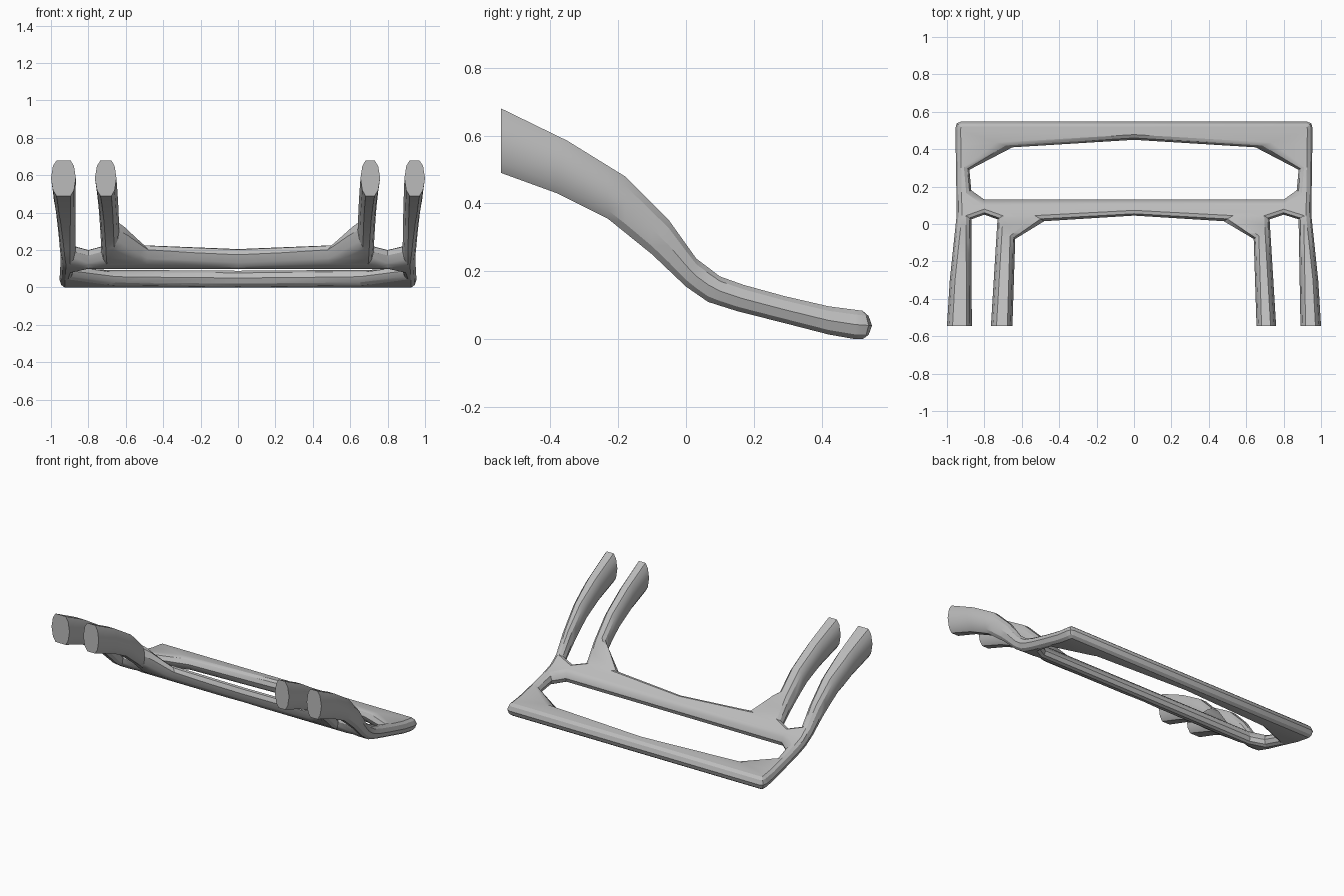
import bpy, bmesh
from mathutils import Vector

if "Cube" in bpy.data.objects:
    bpy.data.objects.remove(bpy.data.objects["Cube"])

# Side profile (y, z) of the upper and lower surfaces
TOP = [(-0.545, 0.68), (-0.35, 0.585), (-0.18, 0.48), (-0.05, 0.35), (0.03, 0.238),
       (0.10, 0.185), (0.17, 0.16), (0.29, 0.127), (0.42, 0.097), (0.55, 0.08)]
BOTTOM = [(-0.545, 0.49), (-0.38, 0.43), (-0.23, 0.355), (-0.10, 0.25), (0.0, 0.155),
          (0.065, 0.11), (0.15, 0.083), (0.30, 0.045), (0.42, 0.014), (0.50, 0.0), (0.55, 0.0)]
FRONT = -0.545

# Plan outline, counter-clockwise: rear bar, left arms, crossbar, right arms
OUTER = [(0.925, 0.548), (-0.925, 0.548), (-0.948, 0.538), (-0.955, 0.51),
         (-0.948, 0.05), (-0.985, -0.30), (-1.0, FRONT),
         (-0.867, FRONT), (-0.87, 0.025), (-0.80, 0.05), (-0.73, 0.025), (-0.765, FRONT),
         (-0.65, FRONT), (-0.635, -0.08), (-0.48, 0.015), (0, 0.045),
         (0.48, 0.015), (0.64, -0.08), (0.655, FRONT),
         (0.76, FRONT), (0.725, 0.025), (0.80, 0.05), (0.88, 0.025), (0.89, FRONT),
         (1.0, FRONT), (0.985, -0.30), (0.948, 0.05), (0.955, 0.51), (0.948, 0.538)]
# Opening between crossbar and rear bar, clockwise
HOLE = [(-0.80, 0.13), (-0.87, 0.18), (-0.88, 0.29), (-0.65, 0.41), (0, 0.45),
        (0.65, 0.41), (0.88, 0.29), (0.87, 0.18), (0.80, 0.13)]
# Gusset corners: where the upper edge leaves the plain bevel
GUSSET = {(-0.65, 0.41): (-0.735, 0.435), (0.65, 0.41): (0.735, 0.435),
          (-0.48, 0.015): (-0.53, 0.045), (0.48, 0.015): (0.53, 0.045)}
# Rounded edge section: (height fraction, inset, gusset blend)
LEVELS = [(0.0, 0.028, 0), (0.16, 0.01, 0), (0.5, 0.0, 0), (0.84, 0.01, 0.4), (1.0, 0.028, 1)]


def height(profile, y):
    for (y0, z0), (y1, z1) in zip(profile, profile[1:]):
        if y <= y1:
            return z0 + (z1 - z0) * (y - y0) / (y1 - y0)
    return profile[-1][1]


def inset(loop, d, blend):
    """Move every corner of a loop into the solid (left side) by d."""
    out = []
    for i, p in enumerate(loop):
        a, b, c = Vector(loop[i - 1]), Vector(p), Vector(loop[(i + 1) % len(loop)])
        e, f = (b - a).normalized(), (c - b).normalized()
        n, m = Vector((-e.y, e.x)), Vector((-f.y, f.x))
        q = b + (n + m) * d / (1 + n.dot(m))
        if p in GUSSET and blend:
            q = b.lerp(Vector(GUSSET[p]), blend)
        if p[1] == FRONT:
            q.y = FRONT          # arm ends are cut flat
        out.append(q)
    return out


bm = bmesh.new()
caps = {0: [], len(LEVELS) - 1: []}
for loop in (OUTER, HOLE):
    n = len(loop)
    rings = [[bm.verts.new((q.x, q.y, h)) for q in inset(loop, d, g)] for h, d, g in LEVELS]
    for lo, hi in zip(rings, rings[1:]):
        for i in range(n):
            j = (i + 1) % n
            if loop[i][1] == FRONT and loop[j][1] == FRONT:
                continue         # arm end caps are filled below
            bm.faces.new((lo[i], lo[j], hi[j], hi[i]))
    for i in range(n):
        j = (i + 1) % n
        if loop[i][1] == FRONT and loop[j][1] == FRONT:
            bm.faces.new([r[i] for r in rings] + [r[j] for r in reversed(rings)])
    for k in caps:
        caps[k] += [bm.edges.get((rings[k][i], rings[k][(i + 1) % n])) for i in range(n)]
for edges in caps.values():
    bmesh.ops.triangle_fill(bm, use_beauty=True, edges=edges)

# Cut across at each profile point, then bend the slab to the side profile
for y in sorted({p[0] for p in TOP + BOTTOM if FRONT < p[0] < 0.54}):
    bmesh.ops.bisect_plane(bm, geom=bm.verts[:] + bm.edges[:] + bm.faces[:],
                           plane_co=(0, y, 0), plane_no=(0, 1, 0), dist=1e-5)
for v in bm.verts:
    lo, hi = height(BOTTOM, v.co.y), height(TOP, v.co.y)
    v.co.z = lo + (hi - lo) * v.co.z
bmesh.ops.recalc_face_normals(bm, faces=bm.faces[:])

mesh = bpy.data.meshes.new("bumper_guard")
bm.to_mesh(mesh)
bm.free()
guard = bpy.data.objects.new("bumper_guard", mesh)
bpy.context.collection.objects.link(guard)

grey = bpy.data.materials.new("grey_metal")
grey.diffuse_color = (0.5, 0.5, 0.5, 1)
grey.use_nodes = True
grey.node_tree.nodes["Principled BSDF"].inputs["Base Color"].default_value = grey.diffuse_color
mesh.materials.append(grey)

bpy.context.view_layer.objects.active = guard
guard.select_set(True)
bpy.ops.object.shade_smooth_by_angle(angle=0.5)
